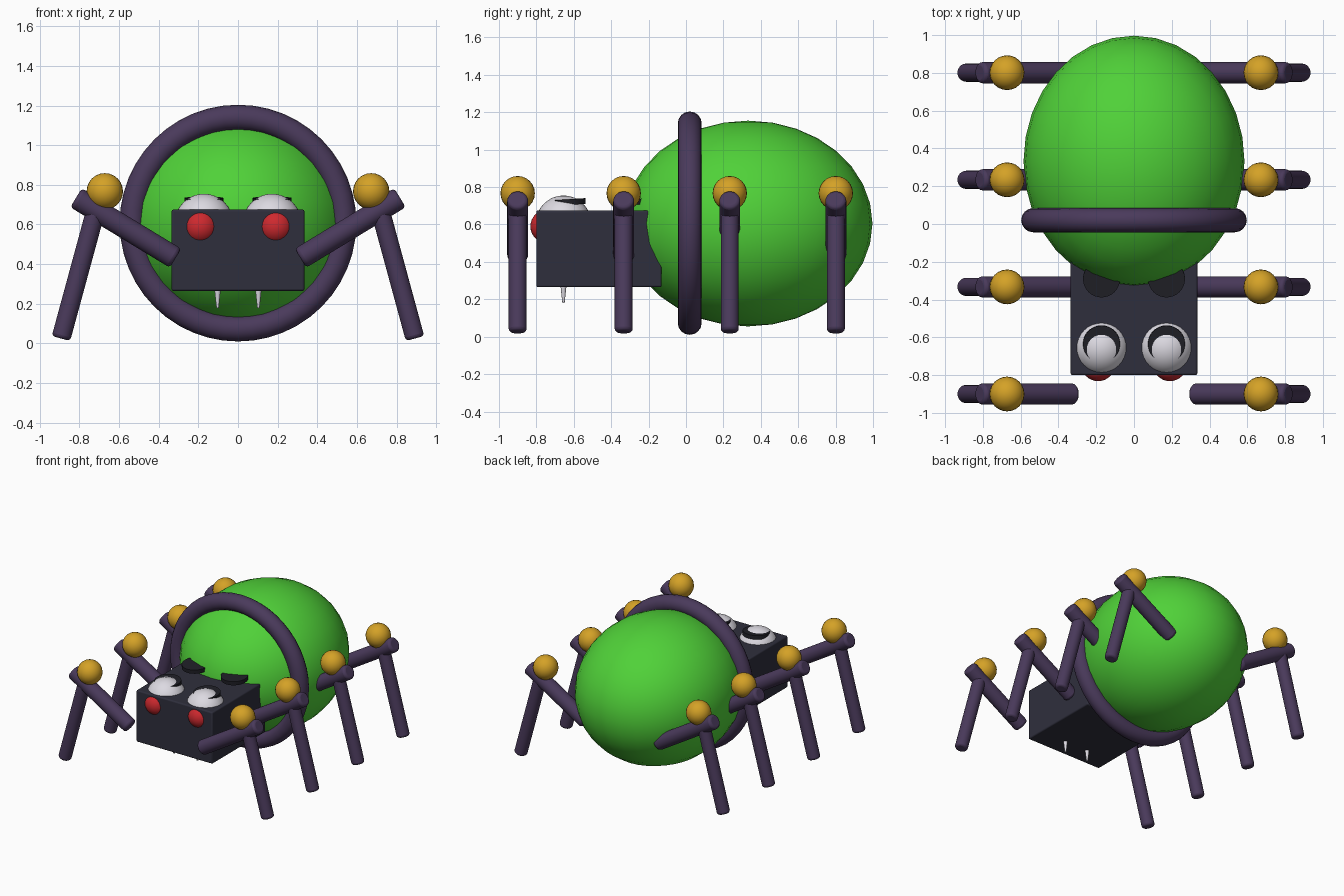
import bpy
import math
from mathutils import Vector

cube = bpy.data.objects.get("Cube")
if cube:
    bpy.data.objects.remove(cube, do_unlink=True)


def material(name, rgb):
    m = bpy.data.materials.new(name)
    m.use_nodes = True
    colour = (*rgb, 1)
    m.diffuse_color = colour
    node = next(n for n in m.node_tree.nodes if n.type == 'BSDF_PRINCIPLED')
    node.inputs["Base Color"].default_value = colour
    return m


green = material("bright green", (0.08, 0.64, 0.04))
purple = material("dusky purple", (0.068, 0.042, 0.105))
slate = material("dark slate", (0.028, 0.028, 0.046))
gold = material("gold", (0.66, 0.36, 0.02))
red = material("red", (0.62, 0.022, 0.028))
white = material("pale grey", (0.72, 0.7, 0.76))
black = material("black", (0.014, 0.014, 0.02))


def finish(name, mat, bevel=0):
    """Name, colour, optionally bevel and smooth the new part."""
    o = bpy.context.object
    o.name = name
    o.data.materials.append(mat)
    if bevel:
        b = o.modifiers.new("soft_edges", 'BEVEL')
        b.width = bevel
        b.segments = 3
        b.limit_method = 'ANGLE'
        b.angle_limit = math.radians(40)
    bpy.ops.object.shade_smooth_by_angle(angle=math.radians(40))
    return o


def ball(name, centre, size, mat, segments=32):
    bpy.ops.mesh.primitive_uv_sphere_add(segments=segments, ring_count=segments // 2,
                                         radius=1, location=centre)
    o = bpy.context.object
    o.scale = size
    bpy.ops.object.transform_apply(location=False, rotation=False, scale=True)
    return finish(name, mat)


def rod(name, start, end, radius, mat, tip=None, bevel=0.018):
    """Round rod, or a cone when a tip radius is given."""
    a, b = Vector(start), Vector(end)
    bpy.ops.mesh.primitive_cone_add(vertices=32, radius1=radius,
                                    radius2=radius if tip is None else tip,
                                    depth=(b - a).length, location=(a + b) / 2)
    bpy.context.object.rotation_euler = (b - a).to_track_quat('Z', 'Y').to_euler()
    return finish(name, mat, bevel)


# Abdomen and the ring around it
ball("abdomen", (0, 0.332, 0.605), (0.585, 0.665, 0.55), green)
bpy.ops.mesh.primitive_torus_add(major_radius=0.533, minor_radius=0.064,
                                 major_segments=48, minor_segments=16,
                                 location=(0, 0.02, 0.607),
                                 rotation=(math.pi / 2, 0, 0))
finish("body_ring", purple)

# Boxy head
bpy.ops.mesh.primitive_cube_add(size=1, location=(0, -0.465, 0.47))
bpy.context.object.scale = (0.67, 0.67, 0.41)
bpy.ops.object.transform_apply(location=False, rotation=False, scale=True)
finish("head", slate, 0.01)

for side, s in (("left", 1), ("right", -1)):
    # Eyes on top, each with a dark disc the eye pokes through
    ball(side + "_top_eye", (s * 0.172, -0.655, 0.607), (0.148,) * 3, white)
    for part, y in (("eye_disc", -0.635), ("rear_disc", -0.29)):
        bpy.ops.mesh.primitive_cylinder_add(vertices=32, radius=0.098, depth=0.03,
                                            location=(s * 0.172, y, 0.719),
                                            rotation=(math.radians(4), 0, 0))
        finish(side + "_" + part, black)

    # Front eyes and fangs
    ball(side + "_front_eye", (s * 0.19, -0.742, 0.59), (0.09,) * 3, red)
    rod(side + "_fang", (s * 0.103, -0.655, 0.29), (s * 0.103, -0.655, 0.18),
        0.018, white, tip=0.006, bevel=0)

    # Four legs with a knee ball on each
    for i in range(4):
        y = -0.9 + i * 0.567
        tag = f"{side}_leg_{i + 1}_"
        rod(tag + "upper", (s * 0.315, y, 0.43), (s * 0.817, y, 0.735), 0.056, purple)
        rod(tag + "lower", (s * 0.893, y, 0.025), (s * 0.715, y, 0.68), 0.048, purple)
        ball(tag + "knee", (s * 0.672, y, 0.767), (0.092,) * 3, gold, 24)
